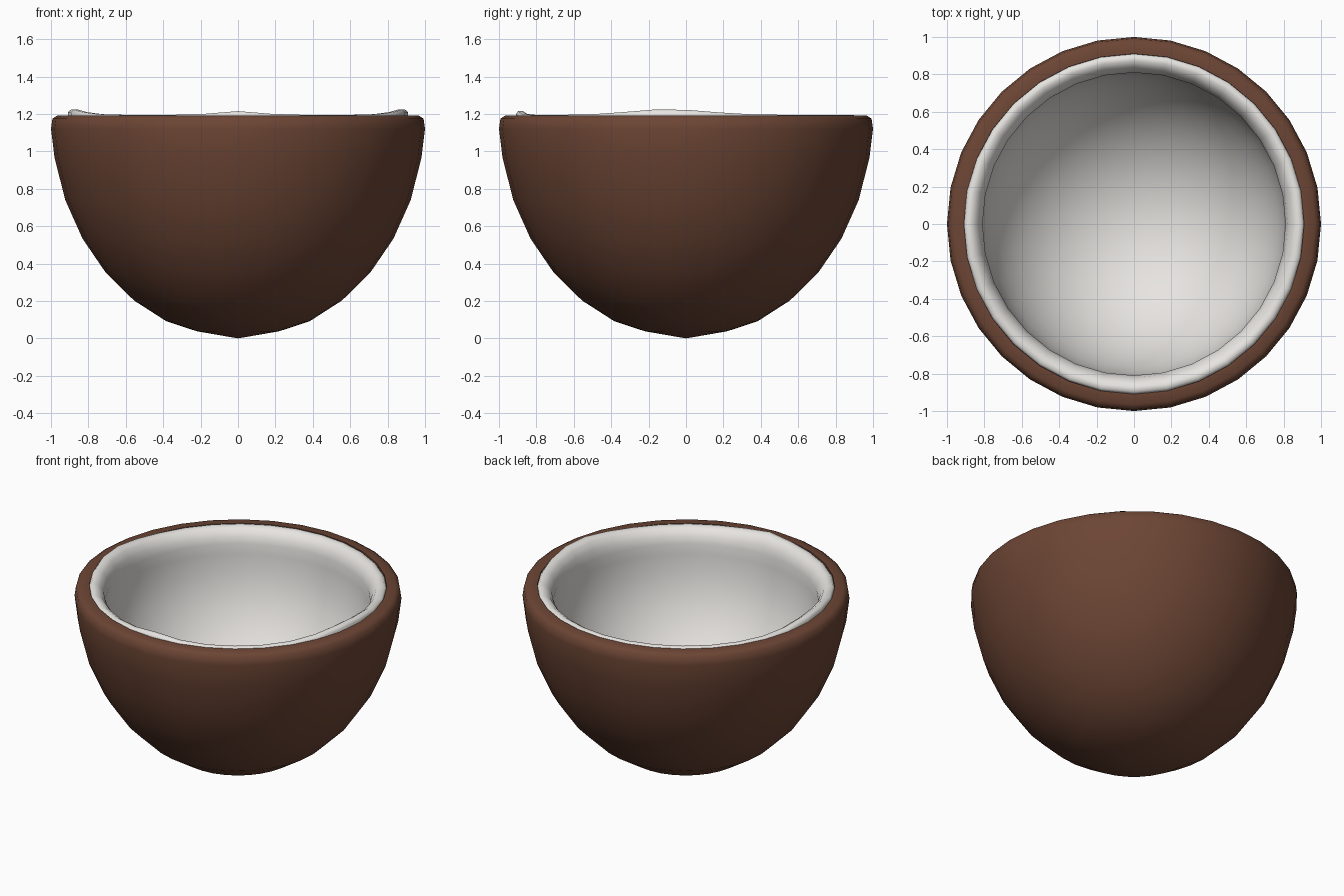
import bpy, bmesh, math

if "Cube" in bpy.data.objects:
    bpy.data.objects.remove(bpy.data.objects["Cube"])

SEG = 32


def material(name, rgb):
    mat = bpy.data.materials.new(name)
    mat.diffuse_color = (*rgb, 1)
    mat.use_nodes = True
    mat.node_tree.nodes["Principled BSDF"].inputs["Base Color"].default_value = mat.diffuse_color
    return mat


def lathe(name, profile, mat, lift=None):
    """Revolve (r, z) points around z; points with r = 0 become poles."""
    bm = bmesh.new()
    rings = []
    for r, z in profile:
        if r == 0:
            rings.append([bm.verts.new((0, 0, z))] * SEG)
            continue
        ring = []
        for i in range(SEG):
            a = 2 * math.pi * i / SEG
            dz = lift(a, z) if lift else 0
            ring.append(bm.verts.new((r * math.cos(a), r * math.sin(a), z + dz)))
        rings.append(ring)
    for lo, hi in zip(rings, rings[1:]):
        for i in range(SEG):
            j = (i + 1) % SEG
            bm.faces.new(list(dict.fromkeys((lo[i], lo[j], hi[j], hi[i]))))
    me = bpy.data.meshes.new(name)
    bm.to_mesh(me)
    bm.free()
    ob = bpy.data.objects.new(name, me)
    bpy.context.collection.objects.link(ob)
    me.materials.append(mat)
    bpy.context.view_layer.objects.active = ob
    ob.select_set(True)
    bpy.ops.object.shade_smooth_by_angle(angle=math.radians(50))
    ob.select_set(False)
    return ob


def bowl(radius, bottom, top, steps):
    """Half-ellipse profile from the bottom pole up to the widest ring."""
    return [(radius * math.sin(t), top - (top - bottom) * math.cos(t))
            for t in (math.pi / 2 * i / steps for i in range(1, steps + 1))]


# Outer shell: rounded bowl with a softened flat rim and an inner wall
shell = [(0, 0.0), (0.22, 0.038)] + bowl(1.0, 0.0, 1.2, 8)[1:7]
shell += [(1.0, 1.12), (0.992, 1.175), (0.965, 1.192), (0.91, 1.192), (0.905, 1.12)]
shell += bowl(0.905, 0.1, 1.1, 8)[-2:0:-1] + [(0, 0.1)]
lathe("coconut_shell", shell, material("shell_brown", (0.15, 0.06, 0.035)))


# Flesh rim rises in three soft bumps: left, right and front
def rim_bumps(a, z):
    if z < 1.1:
        return 0
    total = 0
    for centre, height, width in ((-6, 0.03, 19), (186, 0.03, 19), (-90, 0.02, 10)):
        d = (math.degrees(a) - centre + 180) % 360 - 180
        total += height * math.exp(-(d / width) ** 2)
    return total * min(1, (z - 1.1) / 0.08)


# White flesh lining: rounded lip running down into the cavity
flesh = [(0, 0.19)] + bowl(0.81, 0.19, 1.03, 10)
flesh += [(0.81, 1.10), (0.822, 1.145), (0.845, 1.178), (0.872, 1.195),
          (0.897, 1.195), (0.91, 1.18), (0.908, 1.11)]
lining = lathe("coconut_flesh", flesh, material("flesh_white", (0.8, 0.78, 0.75)), rim_bumps)
for ob in (lining,):
    ob.data.flip_normals()
